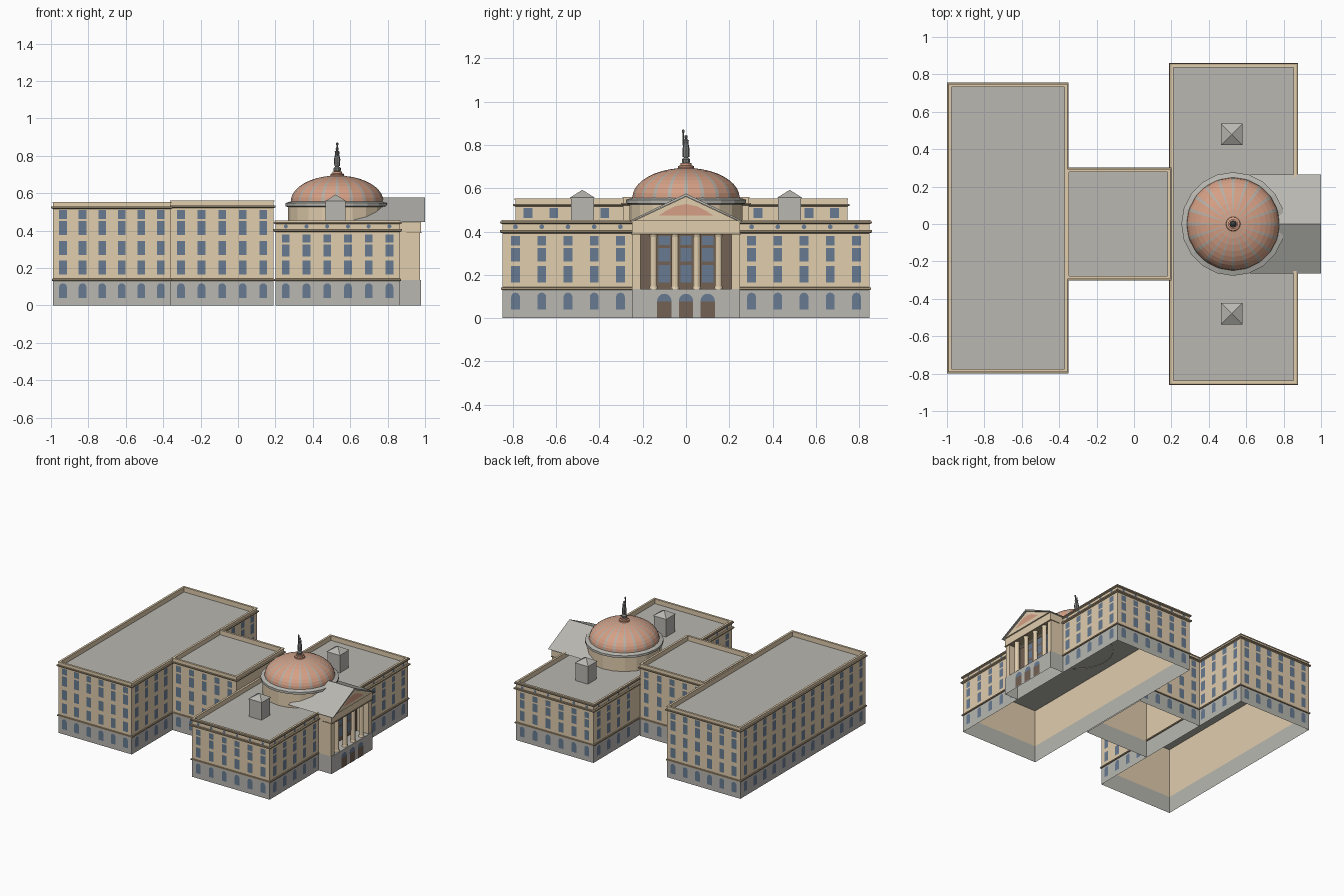
import bpy, bmesh, math
from mathutils import Vector

cube = bpy.data.objects.get("Cube")
if cube:
    bpy.data.objects.remove(cube, do_unlink=True)


def material(name, rgb):
    m = bpy.data.materials.new(name)
    m.use_nodes = True
    m.diffuse_color = (*rgb, 1)
    m.node_tree.nodes["Principled BSDF"].inputs["Base Color"].default_value = (*rgb, 1)
    return m


TAN = material("tan stone", (.75, .61, .42))
GREY = material("grey stone", (.48, .475, .44))
TRIM = material("tan brown trim", (.40, .31, .20))
BROWN = material("dark brown wood", (.17, .12, .085))
GLASS = material("blue glass", (.135, .195, .285))
SALMON = material("salmon tile", (.67, .35, .235))
RIB = material("rib grey", (.47, .43, .38))
STATUE = material("grey bronze", (.21, .22, .21))


def make(name, bm, mat, fix=False):
    if fix:
        bmesh.ops.recalc_face_normals(bm, faces=bm.faces[:])
    me = bpy.data.meshes.new(name)
    bm.to_mesh(me)
    bm.free()
    me.materials.append(mat)
    ob = bpy.data.objects.new(name, me)
    bpy.context.collection.objects.link(ob)
    return ob


def skin(bm, rings):
    """Join closed vertex rings with quads."""
    for a, b in zip(rings, rings[1:]):
        n = len(a)
        for i in range(n):
            bm.faces.new((a[i], a[(i + 1) % n], b[(i + 1) % n], b[i]))


def corners(rect, o=0):
    x0, x1, y0, y1 = rect
    return [(x0 - o, y0 - o), (x1 + o, y0 - o), (x1 + o, y1 + o), (x0 - o, y1 + o)]


def sweep(name, rect, profile, mat, cap=False):
    """Run an (offset, height) profile around a rectangle."""
    bm = bmesh.new()
    rings = [[bm.verts.new((x, y, z)) for x, y in corners(rect, o)] for o, z in profile]
    skin(bm, rings)
    if cap:
        bm.faces.new(rings[-1])
    return make(name, bm, mat)


def lathe(name, centre, profile, mat, angles):
    """Turn a (radius, height) profile; angles is a side count or a list."""
    if isinstance(angles, int):
        angles = [math.tau * i / angles for i in range(angles)]
    bm = bmesh.new()
    rings = [[bm.verts.new((centre[0] + r * math.cos(a), centre[1] + r * math.sin(a), z))
              for a in angles] for r, z in profile]
    skin(bm, rings)
    bm.faces.new(rings[-1])
    return make(name, bm, mat)


def box(name, x, y, z, mat):
    bm = bmesh.new()
    bmesh.ops.create_cube(bm, size=1)
    for v in bm.verts:
        v.co = [lo + (c + .5) * (hi - lo) for c, (lo, hi) in zip(v.co, (x, y, z))]
    return make(name, bm, mat)


def rectangle(w, z0, z1):
    return [(-w, z0), (w, z0), (w, z1), (-w, z1)]


def arch(w, z0, z1):
    pts = [(w * math.cos(a * math.pi / 8), z1 - w + w * math.sin(a * math.pi / 8)) for a in range(9)]
    return [(-w, z0), (w, z0)] + pts


def roundel(r, z):
    return [(r * math.cos(a * math.pi / 5), z + r * math.sin(a * math.pi / 5)) for a in range(10)]


def plates(name, p, q, centres, shapes, mat, lift=.003):
    """Flat panels on the wall running from p to q, outside on the right."""
    p, q = Vector(p), Vector(q)
    d = (q - p).normalized()
    n = Vector((d.y, -d.x))
    bm = bmesh.new()
    for c in centres:
        for shape in shapes:
            pts = [p + d * (c + u) + n * lift for u, _ in shape]
            bm.faces.new([bm.verts.new((v.x, v.y, s[1])) for v, s in zip(pts, shape)])
    return make(name, bm, mat)


def facade(name, rect, side, count, shapes, skip=0):
    """Evenly spaced window bays, leaving out those with abs(y) under skip."""
    c = corners(rect)
    p, q = Vector(c[side]), Vector(c[(side + 1) % 4])
    length = (q - p).length
    mids = [(i + .5) * length / count for i in range(count)]
    mids = [m for m in mids if abs(p.lerp(q, m / length).y) >= skip]
    plates(name + "_windows_" + str(side), p, q, mids, shapes, GLASS)


def block(name, rect, top, rim, roof):
    """Open-bottomed shell: base, band, walls, cornice, parapet and sunken roof."""
    sweep(name + "_base", rect, [(0, 0), (0, .13)], GREY)
    sweep(name + "_band", rect, [(0, .13), (.007, .132), (.007, .141), (0, .143)], TRIM)
    sweep(name + "_walls", rect, [(0, .13), (0, top)], TAN)
    sweep(name + "_cornice", rect, [(0, top), (.011, top + .005), (.011, top + .013), (0, top + .013)], TRIM)
    sweep(name + "_parapet", rect, [(0, top), (0, rim - .006), (.004, rim - .006), (.004, rim),
                                    (-.012, rim), (-.012, roof)], TAN)
    sweep(name + "_roof", rect, [(0, roof), (-.012, roof)], GREY, cap=True)


# Three main blocks
REAR = (-.988, -.36, -.788, .745)
LINK = (-.36, .19, -.29, .29)
FRONT = (.2, .865, -.848, .848)
block("rear_wing", REAR, .515, .552, .515)
block("link", LINK, .52, .56, .525)
block("front_wing", FRONT, .434, .454, .418)
sweep("front_wing_lower_cornice", FRONT,
      [(0, .392), (.012, .397), (.012, .407), (0, .408)], TRIM)

# Windows
W = .0205
low = [arch(W, .04, .118), rectangle(W, .165, .24)]
tall = low + [rectangle(W, .27, .345), rectangle(W, .375, .45), rectangle(W, .463, .51)]
short = low + [rectangle(W, .262, .325), rectangle(W, .336, .38), roundel(.011, .422)]
for side, count, skip in ((0, 6, 0), (1, 13, .31), (2, 6, 0), (3, 13, 0)):
    facade("rear_wing", REAR, side, count, tall, skip)
for side in (0, 2):
    facade("link", LINK, side, 5, tall)
for side, count, skip in ((0, 6, 0), (1, 14, .26), (2, 6, 0), (3, 14, .31)):
    facade("front_wing", FRONT, side, count, short, skip)

# Portico
PX = .978
sweep("portico_base", (.865, PX, -.25, .25), [(0, 0), (0, .135)], GREY, cap=True)
for s, label in ((-1, "right"), (1, "left")):
    box("portico_pier_" + label, (.865, PX - .005), sorted((s * .21, s * .25)), (.135, .392), TAN)
box("portico_entablature", (.865, PX), (-.25, .25), (.39, .45), TAN)
box("portico_moulding", (.9, PX + .004), (-.254, .254), (.387, .393), TRIM)
box("portico_back_wall", (.863, .874), (-.21, .21), (.13, .39), BROWN)
bays = (.15, .25, .35)
plates("portico_windows", (.874, -.25), (.874, .25), bays,
       [rectangle(.026, .165, .245), rectangle(.026, .262, .325), rectangle(.026, .338, .38)], GLASS)
plates("door_fanlights", (PX, -.25), (PX, .25), bays, [arch(.033, .075, .113)], GLASS)
plates("doors", (PX, -.25), (PX, .25), bays, [rectangle(.033, .002, .078)], BROWN, .005)
for i in range(4):
    lathe("column_%d" % (i + 1), (.953, -.15 + .1 * i),
          [(.021, .135), (.017, .147), (.0165, .375), (.021, .391)], TAN, 12)


def gable(name, x0, x1, pts, mat):
    """Extrude a (y, z) outline along x."""
    bm = bmesh.new()
    a, b = ([bm.verts.new((x, y, z)) for y, z in pts] for x in (x0, x1))
    skin(bm, [a, b])
    bm.faces.new(a)
    bm.faces.new(b)
    return make(name, bm, mat, fix=True)


# Pediment and gable roof
gable("pediment", .87, .988, [(-.24, .45), (.24, .45), (0, .562)], TAN)
gable("portico_roof", .62, 1, [(-.265, .447), (-.25, .447), (0, .563), (.25, .447), (.265, .447), (0, .576)], GREY)
plates("pediment_panel", (.988, 0), (.988, 1), (0,),
       [[(-.125, .475), (.125, .475), (.09, .497), (.05, .517), (0, .527), (-.05, .517), (-.09, .497)]], SALMON)

# Drum and dome, with every other narrow sector a rib
C = (.53, 0)
N = 20
lathe("drum", C, [(.262, .415), (.262, .53)], TAN, N)
lathe("drum_cornice", C, [(.26, .525), (.277, .53), (.277, .547), (.24, .559)], GREY, N)
curve = [(.248 * math.cos(t), .556 + .138 * math.sin(t)) for t in [i * math.pi / 20 for i in range(10)]]
edges = [math.tau * (k + side) / N for k in range(N) for side in (-.12, .12)]
dome = lathe("dome", C, curve, SALMON, edges)
dome.data.materials.append(RIB)
for face in dome.data.polygons:
    a = math.atan2(face.center.y - C[1], face.center.x - C[0]) * N / math.tau
    if abs(a - round(a)) < .1:
        face.material_index = 1

# Lantern and statue
lathe("lantern", C, [(.045, .685), (.036, .696), (.036, .703), (.026, .706), (.026, .716), (.01, .718)], SALMON, 16)
lathe("statue_pedestal", C, [(.012, .71), (.02, .722), (.02, .734), (.01, .742), (.013, .75)], STATUE, 10)
lathe("statue_figure", C, [(.015, .745), (.017, .78), (.011, .808), (.013, .822), (.005, .828),
                           (.008, .834), (.007, .842), (.002, .846)], STATUE, 8)
lathe("statue_raised_arm", (C[0], -.013), [(.004, .80), (.004, .855), (.007, .86), (.006, .868), (.002, .872)], STATUE, 6)

# Roof turrets
for s, label in ((-1, "right"), (1, "left")):
    foot = (.469, .575, s * .479 - .053, s * .479 + .053)
    sweep("turret_" + label, foot, [(0, .418), (0, .555)], GREY)
    sweep("turret_roof_" + label, foot, [(0, .553), (.004, .553), (.004, .557), (-.052, .592)], GREY, cap=True)
